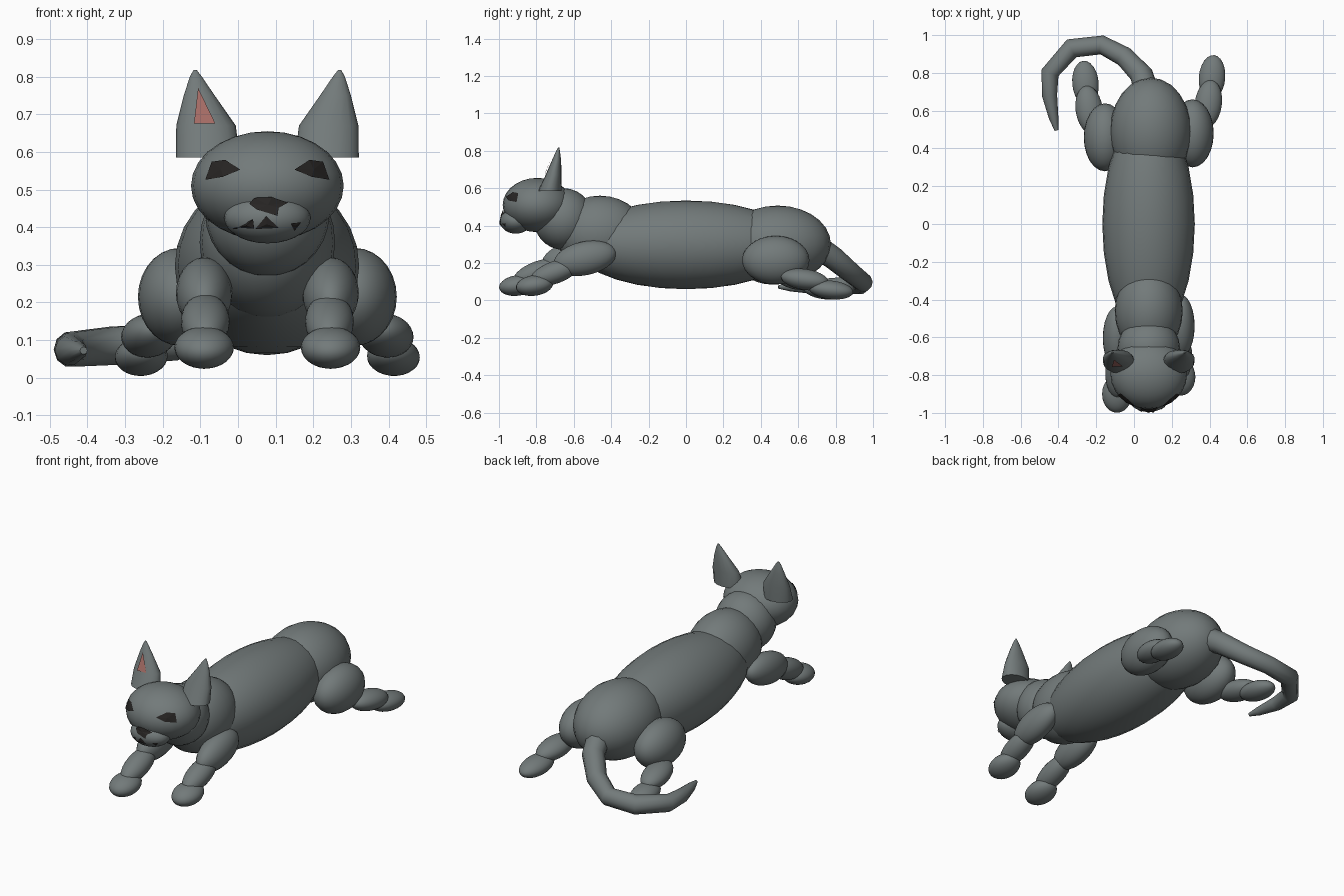
import bpy, bmesh, math

if "Cube" in bpy.data.objects:
    bpy.data.objects.remove(bpy.data.objects["Cube"])

CX = 0.078  # the animal's own centre line


def material(name, rgb):
    m = bpy.data.materials.new(name)
    m.diffuse_color = (*rgb, 1)
    m.use_nodes = True
    m.node_tree.nodes["Principled BSDF"].inputs["Base Color"].default_value = m.diffuse_color
    return m


FUR = material("fur_grey", (0.17, 0.195, 0.195))
DARK = material("dark", (0.02, 0.018, 0.017))
PINK = material("inner_ear_pink", (0.38, 0.15, 0.13))


def blob(name, loc, radii, tilt=0, turn=0):
    """Smooth ellipsoid; tilt about x, turn about z (degrees)."""
    bpy.ops.mesh.primitive_uv_sphere_add(
        segments=24, ring_count=14, location=loc,
        rotation=(math.radians(tilt), 0, math.radians(turn)))
    ob = bpy.context.object
    ob.name = name
    ob.scale = radii
    bpy.ops.object.shade_smooth()
    ob.data.materials.append(FUR)
    return ob


def mesh_object(name, bm, mat):
    bmesh.ops.recalc_face_normals(bm, faces=bm.faces)
    me = bpy.data.meshes.new(name)
    bm.to_mesh(me)
    bm.free()
    ob = bpy.data.objects.new(name, me)
    bpy.context.collection.objects.link(ob)
    me.materials.append(mat)
    return ob


# Trunk, neck and head
blob("belly", (0.077, 0, 0.297), (0.245, 0.60, 0.237))
blob("hips", (0.088, 0.49, 0.30), (0.215, 0.285, 0.207))
blob("chest", (CX, -0.46, 0.36), (0.18, 0.24, 0.20))
blob("neck", (CX, -0.655, 0.435), (0.165, 0.16, 0.165))
HEAD = ((CX, -0.795, 0.51), (0.203, 0.185, 0.145))
MUZZLE = ((CX, -0.91, 0.425), (0.115, 0.085, 0.068))
blob("head", *HEAD)
blob("muzzle", *MUZZLE)

# Legs: s = side, slide = how far the left leg is shifted along y
for side, s in (("right", 1), ("left", -1)):
    f = 0 if s > 0 else -0.09
    h = 0 if s > 0 else -0.03

    def limb(name, x, y, z, radii, tilt=0, turn=0):
        blob(side + "_" + name, (CX + s * x, y, z), radii, tilt, turn * s)

    limb("front_upper_leg", 0.168, -0.54 + f * 0.7, 0.225, (0.075, 0.17, 0.09), 12)
    limb("front_lower_leg", 0.165, -0.70 + f, 0.15, (0.065, 0.14, 0.06), 20)
    limb("front_paw", 0.168, -0.81 + f, 0.08, (0.079, 0.10, 0.055), 8)
    limb("thigh", 0.232, 0.48 + h * 0.7, 0.215, (0.112, 0.18, 0.13))
    limb("hind_lower_leg", 0.315, 0.635 + h, 0.112, (0.072, 0.13, 0.056), -8, -8)
    limb("hind_paw", 0.335, 0.775 + h, 0.056, (0.07, 0.12, 0.05), -6, -5)

# Ears: stacked ellipse rings, (z, centre x offset, centre y, rx, ry)
RINGS = [(0.585, 0.158, -0.728, 0.085, 0.062), (0.67, 0.163, -0.708, 0.079, 0.043),
         (0.75, 0.181, -0.692, 0.041, 0.024), (0.80, 0.190, -0.684, 0.016, 0.010),
         (0.818, 0.192, -0.681, 0.004, 0.003)]
for side, s in (("right", 1), ("left", -1)):
    bm = bmesh.new()
    n = 16
    loops = []
    for z, ox, cy, rx, ry in RINGS:
        loops.append([bm.verts.new((CX + s * ox + rx * math.cos(a), cy + ry * math.sin(a), z))
                      for a in (2 * math.pi * i / n for i in range(n))])
    for lo, hi in zip(loops, loops[1:]):
        for i in range(n):
            j = (i + 1) % n
            bm.faces.new((lo[i], lo[j], hi[j], hi[i]))
    bm.faces.new(loops[0])
    bm.faces.new(loops[-1])
    ear = mesh_object(side + "_ear", bm, FUR)
    bpy.ops.object.select_all(action='DESELECT')
    ear.select_set(True)
    bpy.context.view_layer.objects.active = ear
    bpy.ops.object.shade_smooth_by_angle(angle=math.radians(50))

# Pink patch on the left ear
bm = bmesh.new()
bm.faces.new([bm.verts.new(p) for p in
              ((-0.117, -0.756, 0.675), (-0.06, -0.754, 0.675), (-0.106, -0.718, 0.77))])
mesh_object("left_inner_ear", bm, PINK)


def face_y(x, z):
    """Front surface of head and muzzle at x, z."""
    ys = []
    for (cx, cy, cz), (rx, ry, rz) in (HEAD, MUZZLE):
        k = 1 - ((x - cx) / rx) ** 2 - ((z - cz) / rz) ** 2
        if k > 0:
            ys.append(cy - ry * math.sqrt(k))
    return min(ys) - 0.005


def patch(name, outline):
    """Flat-sided dark patch laid on the face; outline is (x, z)."""
    bm = bmesh.new()
    n = len(outline)
    mx = sum(p[0] for p in outline) / n
    mz = sum(p[1] for p in outline) / n
    c = bm.verts.new((mx, face_y(mx, mz), mz))
    vs = [bm.verts.new((x, face_y(x, z), z)) for x, z in outline]
    for i in range(n):
        bm.faces.new((c, vs[i], vs[(i + 1) % n]))
    mesh_object(name, bm, DARK)


# Eyes, nose and mouth
EYE = [(0.072, 0.553), (0.112, 0.579), (0.148, 0.574), (0.165, 0.526), (0.118, 0.534)]
patch("right_eye", [(CX + x, z) for x, z in EYE])
patch("left_eye", [(CX - x, z) for x, z in EYE])
patch("nose", [(0.03, 0.462), (0.043, 0.478), (0.09, 0.48), (0.133, 0.465),
               (0.108, 0.452), (0.105, 0.43), (0.05, 0.447)])
patch("mouth_left", [(-0.015, 0.395), (0.04, 0.421), (0.043, 0.397)])
patch("mouth_middle", [(0.046, 0.395), (0.075, 0.43), (0.108, 0.398)])
patch("mouth_right", [(0.14, 0.41), (0.168, 0.413), (0.15, 0.39)])

# Tail: tapering swept curve
PATH = [(0.07, 0.68, 0.30, 0.068), (0.04, 0.79, 0.225, 0.062), (-0.05, 0.885, 0.145, 0.055),
        (-0.17, 0.948, 0.095, 0.051), (-0.33, 0.93, 0.085, 0.053), (-0.445, 0.80, 0.075, 0.048),
        (-0.447, 0.68, 0.073, 0.040), (-0.425, 0.56, 0.072, 0.025), (-0.41, 0.495, 0.072, 0.010)]
cu = bpy.data.curves.new("tail", 'CURVE')
cu.dimensions = '3D'
cu.bevel_depth = 1
cu.bevel_resolution = 3
cu.use_fill_caps = True
sp = cu.splines.new('POLY')
sp.points.add(len(PATH) - 1)
for p, (x, y, z, r) in zip(sp.points, PATH):
    p.co = (x, y, z, 1)
    p.radius = r
sp.use_smooth = True
tail = bpy.data.objects.new("tail", cu)
bpy.context.collection.objects.link(tail)
cu.materials.append(FUR)
bpy.ops.object.select_all(action='DESELECT')
tail.select_set(True)
bpy.context.view_layer.objects.active = tail
bpy.ops.object.convert(target='MESH')
